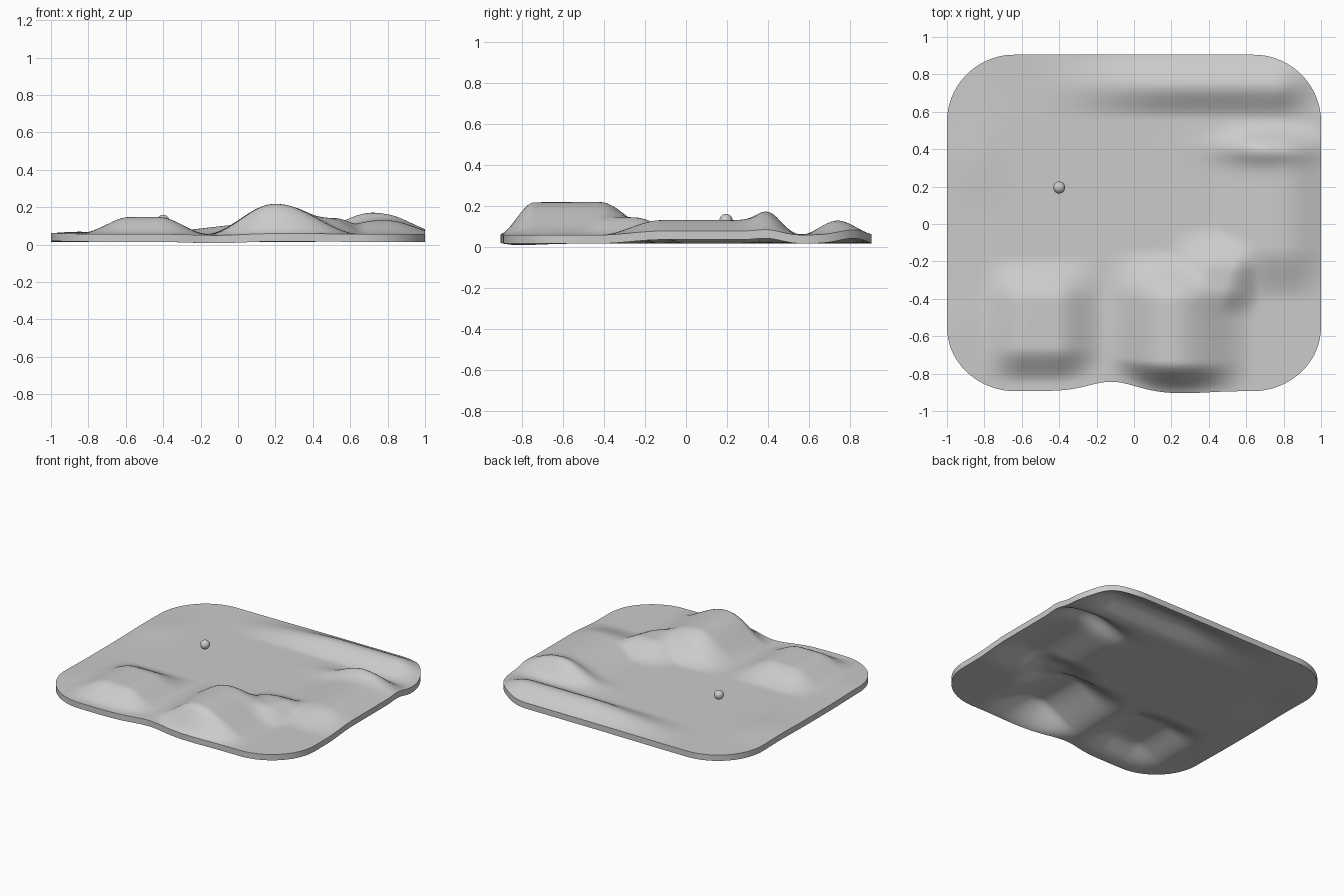
import bpy, bmesh, math
from mathutils import Vector

if "Cube" in bpy.data.objects:
    bpy.data.objects.remove(bpy.data.objects["Cube"])

HALF_X, HALF_Y, CORNER = 1.0, 0.905, 0.36
BASE, THICK, N = 0.06, 0.042, 110


def step(a, b, v):
    t = min(1.0, max(0.0, (v - a) / (b - a)))
    return t * t * (3 - 2 * t)


def plateau(x, y, xs, ys):
    # soft bump: rises a->b, falls c->d on each axis
    return (step(xs[0], xs[1], x) * (1 - step(xs[2], xs[3], x)) *
            step(ys[0], ys[1], y) * (1 - step(ys[2], ys[3], y)))


def blob(x, y, cx, cy, rx, ry):
    return math.exp(-((x - cx) / rx) ** 2 - ((y - cy) / ry) ** 2)


def height(x, y):
    # front left mound
    left = 0.09 * plateau(x, y, (-0.84, -0.58, -0.42, -0.16), (-0.87, -0.66, -0.42, -0.17))
    # tall front mound, leaning back to the right
    tall = 0.16 * plateau(x, y, (-0.17, 0.19, 0.21, 0.65), (-0.92, -0.74, -0.42, -0.13))
    shoulder = 0.085 * plateau(x - 0.35 * (y + 0.3), y, (0.1, 0.4, 0.5, 0.72), (-0.6, -0.35, -0.25, 0.0))
    # right hand bank and its crest
    right = 0.072 * plateau(x, y, (0.4, 0.75, 0.8, 1.1), (-0.42, -0.12, 0.35, 0.56))
    crest = 0.055 * blob(x, y, 0.68, 0.41, 0.24, 0.08)
    # back ridge
    back = 0.07 * plateau(x, y, (-0.6, 0.3, 0.75, 1.02), (0.56, 0.74, 0.74, 0.93))
    # slight roll along the left
    roll = 0.012 * blob(x, y, -0.85, 0.35, 0.15, 0.2) + 0.008 * blob(x, y, -0.9, -0.55, 0.15, 0.2)
    p = 4
    big = (left ** p + tall ** p + shoulder ** p + right ** p + back ** p) ** (1 / p)
    return BASE + big + crest + roll - 0.008 * blob(x, y, -0.1, -0.85, 0.2, 0.2)


def inside(x, y):
    # rounded rectangle test
    qx = max(0.0, abs(x) - HALF_X + CORNER)
    qy = max(0.0, abs(y) - HALF_Y + CORNER)
    return qx * qx + qy * qy <= CORNER * CORNER


def rounded(u, v):
    # pull the square grid into the rounded outline
    m = max(abs(u), abs(v))
    if m < 1e-6:
        return 0.0, 0.0
    dx, dy = HALF_X * u / m, HALF_Y * v / m
    lo, hi = 0.5, 1.001
    for _ in range(18):
        mid = (lo + hi) / 2
        if inside(dx * mid, dy * mid):
            lo = mid
        else:
            hi = mid
    return dx * lo * m, dy * lo * m


# rolling ground sheet
bm = bmesh.new()
bmesh.ops.create_grid(bm, x_segments=N, y_segments=N, size=1.0)
for vert in bm.verts:
    x, y = rounded(vert.co.x, vert.co.y)
    z = height(x, y)
    # wavy front edge
    front = step(-0.6, -0.9, y) if y > -0.6 else step(0.6, 0.9, -y)
    if y < -0.6:
        y += front * (0.05 * math.exp(-((x + 0.12) / 0.17) ** 2) + 0.012
                      - 0.012 * math.exp(-((x - 0.25) / 0.2) ** 2))
    vert.co = Vector((x, y, z))
bmesh.ops.recalc_face_normals(bm, faces=bm.faces)
if sum(f.normal.z for f in bm.faces) < 0:
    bmesh.ops.reverse_faces(bm, faces=bm.faces)

# lower skin copies the upper one, joined by a rim
top_faces = list(bm.faces)
rim = [e for e in bm.edges if e.is_boundary]
dup = bmesh.ops.duplicate(bm, geom=list(bm.verts) + list(bm.edges) + top_faces)
low_verts = [g for g in dup["geom"] if isinstance(g, bmesh.types.BMVert)]
low_faces = [g for g in dup["geom"] if isinstance(g, bmesh.types.BMFace)]
for vert in low_verts:
    vert.co.z -= THICK
bmesh.ops.reverse_faces(bm, faces=low_faces)
low_rim = [e for e in bm.edges if e.is_boundary and e not in set(rim)]
bmesh.ops.bridge_loops(bm, edges=rim + low_rim)
bmesh.ops.recalc_face_normals(bm, faces=bm.faces)
low = min(v.co.z for v in bm.verts)
for vert in bm.verts:
    vert.co.z -= low - 0.008
mesh = bpy.data.meshes.new("ground")
bm.to_mesh(mesh)
bm.free()
ground = bpy.data.objects.new("ground", mesh)
bpy.context.collection.objects.link(ground)
bpy.context.view_layer.objects.active = ground
ground.select_set(True)
bpy.ops.object.shade_smooth_by_angle(angle=math.radians(50))

# small ball
bpy.ops.mesh.primitive_uv_sphere_add(segments=32, ring_count=16, radius=0.032,
                                     location=(-0.4, 0.195, 0.128))
bpy.context.object.name = "ball"
bpy.ops.object.shade_smooth()
